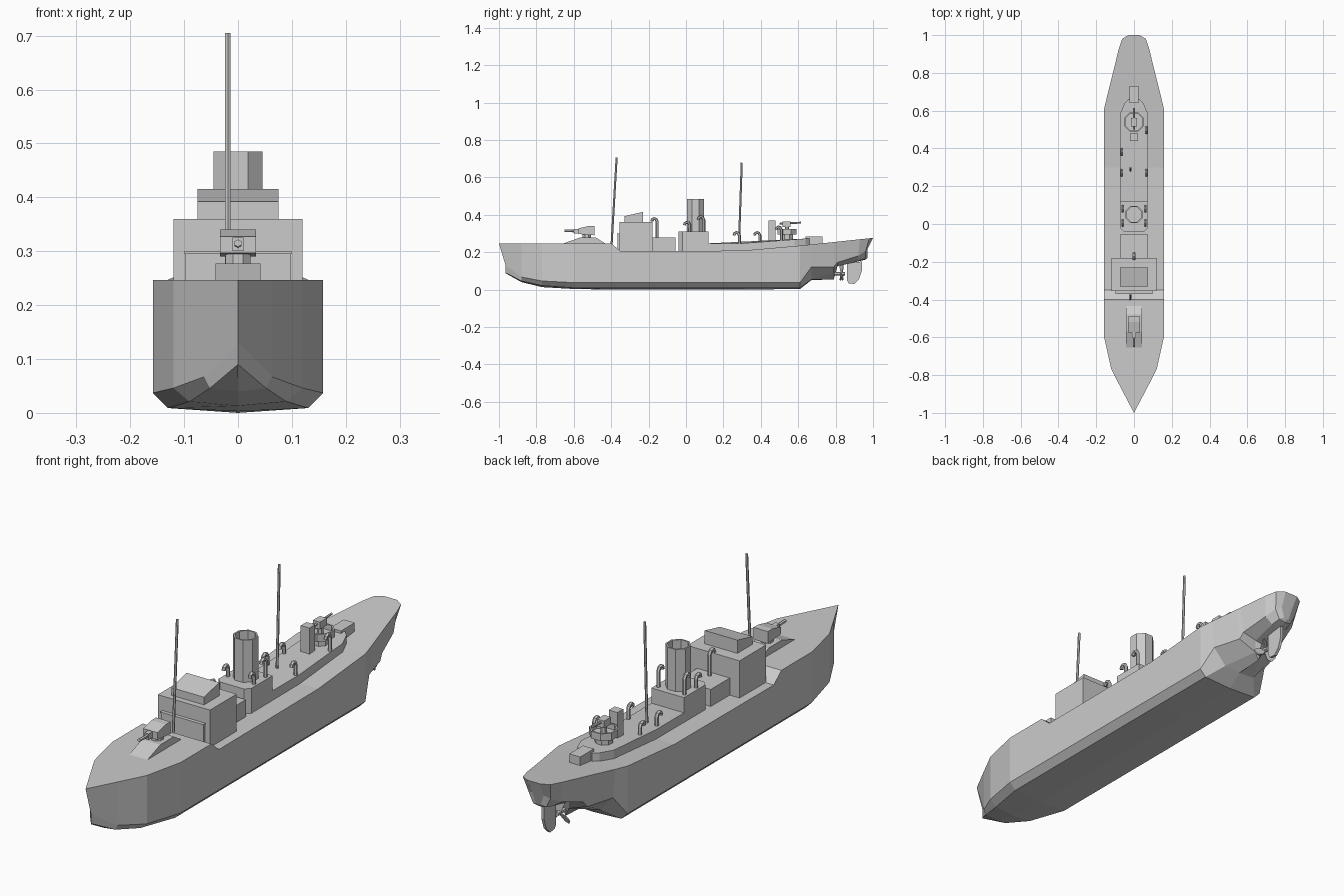
import bpy, bmesh, math
from mathutils import Vector, Matrix

cube = bpy.data.objects.get("Cube")
if cube:
    bpy.data.objects.remove(cube, do_unlink=True)

grey = bpy.data.materials.new("hull_grey")
grey.use_nodes = True
grey.diffuse_color = (0.6, 0.6, 0.6, 1)
grey.node_tree.nodes["Principled BSDF"].inputs["Base Color"].default_value = (0.6, 0.6, 0.6, 1)


def finish(name, bm):
    bmesh.ops.remove_doubles(bm, verts=bm.verts, dist=0.0005)
    bmesh.ops.recalc_face_normals(bm, faces=bm.faces)
    mesh = bpy.data.meshes.new(name)
    bm.to_mesh(mesh)
    bm.free()
    mesh.materials.append(grey)
    obj = bpy.data.objects.new(name, mesh)
    bpy.context.collection.objects.link(obj)
    return obj


def loft(name, rings, caps=True):
    bm = bmesh.new()
    loops = [[bm.verts.new(p) for p in ring] for ring in rings]
    n = len(loops[0])
    for a, b in zip(loops, loops[1:]):
        for i in range(n):
            j = (i + 1) % n
            bm.faces.new((a[i], a[j], b[j], b[i]))
    if caps:
        bm.faces.new(loops[0])
        bm.faces.new(loops[-1])
    return finish(name, bm)


def side_prism(name, half, profile, x=0):
    """Extrude a (y, z) outline across the beam."""
    return loft(name, [[(x + s * half, y, z) for y, z in profile] for s in (-1, 1)])


def box(name, half, y0, y1, z0, z1, x=0):
    return side_prism(name, half, [(y0, z0), (y1, z0), (y1, z1), (y0, z1)], x)


def plan_prism(name, outline, low, high):
    """Raise a mirrored half plan; low and high give heights along y."""
    plan = outline + [(-x, y) for x, y in reversed(outline)]
    return loft(name, [[(x, y, f(y)) for x, y in plan] for f in (low, high)])


def tube(name, path, radius, sides=6):
    """Sweep a round section along a path lying in a fore-and-aft plane."""
    pts = [Vector(p) for p in path]
    rings = []
    for i, p in enumerate(pts):
        t = (pts[min(i + 1, len(pts) - 1)] - pts[max(i - 1, 0)]).normalized()
        u = Vector((1, 0, 0))
        v = t.cross(u)
        angles = [math.tau * (k + 0.5) / sides for k in range(sides)]
        rings.append([p + radius * (math.cos(a) * u + math.sin(a) * v) for a in angles])
    return loft(name, rings)


def disc(radius, y, z, sides=8):
    angles = [math.tau * (k + 0.5) / sides for k in range(sides)]
    return [(radius * math.cos(a), y + radius * math.sin(a), z) for a in angles]


# Hull stations: y, rake of lower hull, deck (x, z), chine (x, z), bilge (x, z), keel z
stations = [
    (-1, .035, (0, .247), (0, .13), (0, .09), .087),
    (-.88, 0, (.063, .247), (.063, .067), (.052, .046), .04),
    (-.77, 0, (.12, .247), (.12, .046), (.09, .021), .013),
    (-.6, 0, (.158, .247), (.158, .037), (.13, .009), .003),
    (-.4, 0, (.158, .247), (.158, .037), (.13, .009), 0),
    (-.35, 0, (.158, .205), (.158, .037), (.13, .009), 0),
    (.3, 0, (.158, .208), (.158, .037), (.13, .009), 0),
    (.61, 0, (.158, .235), (.158, .037), (.13, .009), .003),
    (.67, 0, (.144, .241), (.134, .12), (.075, .055), .05),
    (.79, 0, (.114, .254), (.1, .12), (.015, .09), .055),
    (.81, 0, (.109, .256), (.095, .145), (.03, .13), .125),
    (.93, -.01, (.08, .269), (.07, .18), (.035, .155), .15),
    (.98, -.02, (.063, .274), (.05, .205), (.03, .165), .16),
    (1, -.03, (.03, .276), (.025, .215), (.012, .175), .17),
]
rings = []
for y, rake, deck, chine, bilge, keel in stations:
    low = y + rake
    half = [(deck[0], y, deck[1]), (chine[0], low, chine[1]), (bilge[0], low, bilge[1])]
    rings.append(half + [(0, low, keel)] + [(-x, yy, z) for x, yy, z in reversed(half)])
loft("hull", rings)

# Bridge block with front screen, wheelhouse and rear cabin
box("bridge", .12, -.355, -.18, .2, .36)
side_prism("wheelhouse", .075, [(-.33, .36), (-.23, .36), (-.23, .415), (-.33, .392)])
box("bridge_screen", .097, -.366, -.354, .2, .298)
box("screen_cap", .099, -.37, -.354, .295, .3)
box("rear_cabin", .075, -.18, -.055, .2, .277)

# Funnel house and aft deckhouse
plan_prism("funnel_house", [(.055, -.04), (.075, -.02), (.075, .12)],
           lambda y: .2, lambda y: .31)
plan_prism("aft_deckhouse", [(.075, .12), (.075, .3), (.075, .58), (.05, .64), (.03, .66)],
           lambda y: .2, lambda y: .247 + max(0, y - .3) * .075)
box("stern_locker", .025, .64, .73, .23, .283)
box("ready_locker", .02, .44, .478, .25, .37)

# Open funnel
loft("funnel", [disc(.049, .05, .3), disc(.049, .05, .485),
                disc(.042, .05, .485), disc(.042, .05, .33)])

# Forward gun on its sloped platform
side_prism("fore_platform", .042, [(-.66, .245), (-.57, .277), (-.48, .277), (-.43, .245)])
tube("fore_pedestal", [(0, -.53, .27), (0, -.53, .3)], .025, 8)
side_prism("fore_gun_house", .033, [(-.575, .297), (-.49, .29), (-.49, .34),
                                    (-.52, .34), (-.575, .327)])
box("fore_gun_mantlet", .01, -.6, -.57, .3, .325)
tube("fore_barrel", [(0, -.65, .315), (0, -.57, .312)], .007)

# Aft gun tub
loft("gun_tub", [disc(.035, .54, .26), disc(.035, .54, .295), disc(.056, .54, .295),
                 disc(.056, .54, .325), disc(.049, .54, .325), disc(.049, .54, .303)])
tube("aft_pedestal", [(0, .54, .3), (0, .54, .345)], .012)
box("aft_gun", .016, .515, .56, .335, .365)
tube("aft_barrel", [(0, .5, .352), (0, .615, .358)], .005)

# Masts
tube("fore_mast", [(-.019, -.398, .24), (-.019, -.371, .705)], .0055)
tube("main_mast", [(-.019, .283, .24), (-.019, .298, .678)], .0055)

# Cowl vents
vents = [(-.065, .395, .245, .06), (-.065, .285, .24, .065), (.065, .285, .24, .065),
         (.065, .51, .255, .08), (-.06, .095, .3, .09), (.06, .095, .3, .09),
         (-.06, .02, .3, .06), (.06, .02, .3, .06), (0, -.155, .27, .11)]
for x, y, z, h in vents:
    top = z + h
    tube("cowl_vent", [(x, y, z), (x, y, top - .015), (x, y - .006, top - .003),
                       (x, y - .016, top), (x, y - .026, top - .006),
                       (x, y - .028, top - .016)], .008)

# Rudder, propeller shaft and blades
side_prism("rudder", .006, [(.86, .05), (.87, .033), (.9, .03), (.925, .055),
                            (.94, .1), (.94, .15), (.86, .14)])
tube("propeller_shaft", [(0, .77, .085), (0, .85, .085)], .01)
for k in range(3):
    turn = Matrix.Rotation(math.tau * k / 3, 3, 'Y') @ Matrix.Rotation(.5, 3, 'Z')
    blade = [(-.006, 0), (-.02, .035), (-.012, .055), (.012, .055), (.02, .035), (.006, 0)]
    hub = Vector((0, .832, .085))
    loft("propeller_blade", [[hub + turn @ Vector((x, t, z)) for x, z in blade]
                             for t in (-.002, .002)])
